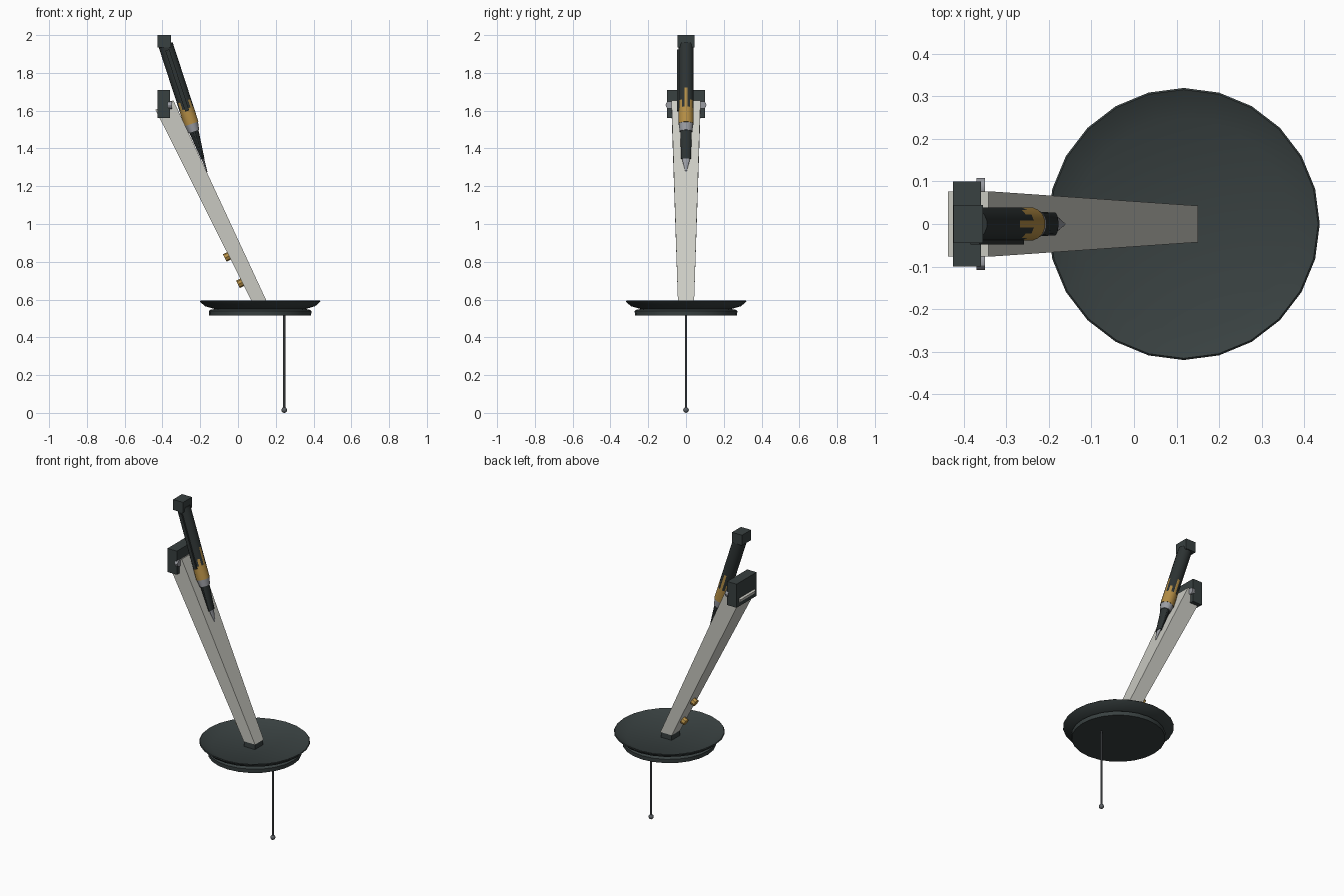
import bpy, bmesh, math
from mathutils import Vector, Matrix

if "Cube" in bpy.data.objects:
    bpy.data.objects.remove(bpy.data.objects["Cube"])


def material(name, rgb):
    m = bpy.data.materials.new(name)
    m.use_nodes = True
    m.diffuse_color = (*rgb, 1)
    m.node_tree.nodes["Principled BSDF"].inputs["Base Color"].default_value = (*rgb, 1)
    return m


DARK = material("dark slate", (0.04, 0.052, 0.052))
BLACK = material("black plastic", (0.026, 0.033, 0.033))
CREAM = material("pale stone", (0.60, 0.60, 0.55))
GOLD = material("gold", (0.46, 0.27, 0.06))
SILVER = material("silver", (0.33, 0.34, 0.37))
STEEL = material("grey steel", (0.11, 0.12, 0.13))


def finish(name, bm, mats, smooth=False):
    bmesh.ops.recalc_face_normals(bm, faces=bm.faces)
    me = bpy.data.meshes.new(name)
    bm.to_mesh(me)
    bm.free()
    for m in mats:
        me.materials.append(m)
    ob = bpy.data.objects.new(name, me)
    bpy.context.collection.objects.link(ob)
    if smooth:
        bpy.ops.object.select_all(action='DESELECT')
        ob.select_set(True)
        bpy.context.view_layer.objects.active = ob
        bpy.ops.object.shade_smooth_by_angle(angle=math.radians(30))
    return ob


def box(name, center, size, mat, rot=Matrix()):
    bm = bmesh.new()
    bmesh.ops.create_cube(bm, size=1, matrix=Matrix.Translation(center) @ rot @ Matrix.Diagonal((*size, 1)))
    return finish(name, bm, [mat])


def rod(name, a, b, radius, mat, sides=12):
    a, b = Vector(a), Vector(b)
    turn = (b - a).to_track_quat('Z', 'Y').to_matrix().to_4x4()
    bm = bmesh.new()
    bmesh.ops.create_cone(bm, cap_ends=True, segments=sides, radius1=radius, radius2=radius,
                          depth=(b - a).length, matrix=Matrix.Translation((a + b) / 2) @ turn)
    return finish(name, bm, [mat], True)


def loft(name, rings, mats, rule=None, smooth=True):
    """Bridge a list of point rings, cap both ends; rule(row, column) picks the material."""
    bm = bmesh.new()
    loops = [[bm.verts.new(p) for p in ring] for ring in rings]
    n = len(loops[0])
    for row, (a, b) in enumerate(zip(loops, loops[1:])):
        for i in range(n):
            j = (i + 1) % n
            f = bm.faces.new((a[i], a[j], b[j], b[i]))
            f.material_index = rule(row, i) if rule else 0
    bm.faces.new(loops[0])
    bm.faces.new(loops[-1])
    return finish(name, bm, mats, smooth)


# Shallow dish with a raised rim and a foot disc
def circle(r, z, sides=24):
    return [(0.117 + r * math.cos(math.tau * i / sides), r * math.sin(math.tau * i / sides), z)
            for i in range(sides)]


profile = [(0.27, 0.515), (0.272, 0.54), (0.262, 0.546), (0.24, 0.55), (0.292, 0.565),
           (0.32, 0.59), (0.316, 0.594), (0.25, 0.562)]
loft("dish", [circle(r, z) for r, z in profile], [DARK])
box("arm_foot", (0.11, 0, 0.577), (0.076, 0.082, 0.036), DARK)

# Leaning tapered arm
foot = [(0.07, -0.043, 0.595), (0.15, -0.043, 0.595), (0.15, 0.043, 0.595), (0.07, 0.043, 0.595)]
head = [(-0.437, -0.077, 1.605), (-0.342, -0.077, 1.655), (-0.342, 0.077, 1.655), (-0.437, 0.077, 1.605)]
loft("arm", [foot, head], [CREAM], smooth=False)

# Crosspiece with a bolt at each end
box("crosspiece", (-0.393, 0, 1.635), (0.066, 0.2, 0.15), DARK)
for side, y in (("right", -0.088), ("left", 0.088)):
    rod(side + "_bolt", (-0.37, y, 1.63), (-0.35, y, 1.63), 0.02, SILVER)

# Gold buttons on the underside of the arm
out = Vector((-0.895, 0, -0.446))
for name, x, z in (("upper_button", -0.04, 0.835), ("lower_button", 0.03, 0.695)):
    p = Vector((x, 0, z))
    rod(name, p - out * 0.01, p + out * 0.034, 0.022, GOLD, 8)

# Pen: lofted along a tilted axis
along = Vector((0.225, 0, -0.69)).normalized()
across = Vector((0.69, 0, 0.225)).normalized()
SIDES = 16


def axis(z):
    return Vector((-0.39 + (1.97 - z) * 0.326, 0, z))


def oval(z, ry, rp):
    angles = [math.tau * (i - 0.5) / SIDES for i in range(SIDES)]
    return [axis(z) + across * rp * math.cos(a) + Vector((0, ry * math.sin(a), 0)) for a in angles]


def barrel_colour(row, i):
    if row == 0:
        return 0
    if row == 1:
        return 1 if i % 4 == 0 else 0
    if row == 2:
        return 1 if i % 2 == 0 else 0
    return 1


loft("pen_barrel", [oval(z, 0.04, 0.04) for z in (1.95, 1.71, 1.65, 1.61, 1.53)],
     [BLACK, GOLD], barrel_colour)
loft("pen_ring", [oval(1.53, 0.039, 0.037), oval(1.49, 0.034, 0.03)], [SILVER])
loft("pen_grip", [oval(1.49, 0.03, 0.026), oval(1.345, 0.027, 0.009)], [BLACK])
loft("pen_nib", [oval(1.36, 0.02, 0.008), oval(1.33, 0.018, 0.006), oval(1.275, 0.002, 0.002)], [SILVER])
box("pen_cap", (-0.39, 0, 1.967), (0.07, 0.09, 0.066), DARK)
box("pen_clip", axis(1.76) + Vector((0, -0.042, 0)), (0.022, 0.012, 0.34), BLACK,
    Matrix.Rotation(math.atan2(across.z, -across.x) - math.pi, 4, 'Y'))

# Thin hanging rod with a ball end
rod("hanging_rod", (0.245, 0, 0.02), (0.245, 0, 0.52), 0.006, STEEL, 8)
bm = bmesh.new()
bmesh.ops.create_uvsphere(bm, u_segments=12, v_segments=8, radius=0.015,
                          matrix=Matrix.Translation((0.245, 0, 0.015)))
finish("rod_ball", bm, [STEEL], True)
